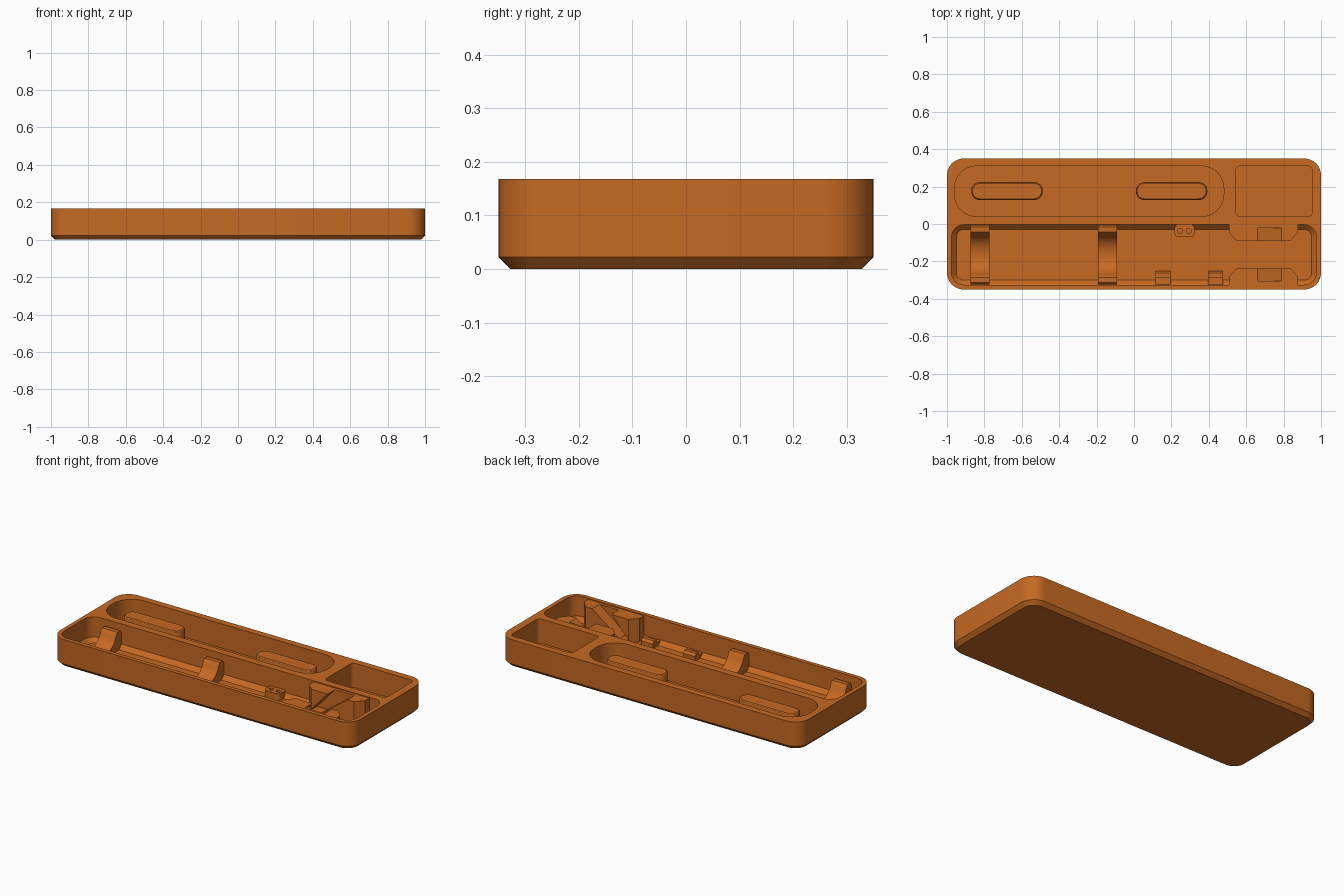
import bpy, bmesh, math

if "Cube" in bpy.data.objects:
    bpy.data.objects.remove(bpy.data.objects["Cube"])

TOP, FLOOR = 0.168, 0.022
MID = -0.164  # centre line of the front pocket

mat = bpy.data.materials.new("orange plastic")
mat.diffuse_color = (0.56, 0.142, 0.016, 1)
mat.use_nodes = True
mat.node_tree.nodes["Principled BSDF"].inputs["Base Color"].default_value = mat.diffuse_color


def make(name, bm, smooth=True):
    bmesh.ops.recalc_face_normals(bm, faces=bm.faces)
    me = bpy.data.meshes.new(name)
    bm.to_mesh(me)
    bm.free()
    ob = bpy.data.objects.new(name, me)
    bpy.context.collection.objects.link(ob)
    me.materials.append(mat)
    if smooth:
        shade(ob)
    return ob


def activate(ob):
    bpy.ops.object.select_all(action='DESELECT')
    ob.select_set(True)
    bpy.context.view_layer.objects.active = ob


def shade(ob):
    activate(ob)
    bpy.ops.object.shade_smooth_by_angle(angle=math.radians(30))


def cut(ob, cutter):
    activate(ob)
    m = ob.modifiers.new("cut", 'BOOLEAN')
    m.operation, m.solver, m.object = 'DIFFERENCE', 'EXACT', cutter
    bpy.ops.object.modifier_apply(modifier=m.name)
    bpy.data.objects.remove(cutter)


def rounded(x0, x1, y0, y1, r, n=10):
    """Outline of a rounded rectangle, counter-clockwise."""
    pts = []
    for k, (cx, cy) in enumerate([(x1 - r, y1 - r), (x0 + r, y1 - r),
                                  (x0 + r, y0 + r), (x1 - r, y0 + r)]):
        for i in range(n + 1):
            a = math.pi / 2 * (k + i / n)
            pts.append((cx + r * math.cos(a), cy + r * math.sin(a)))
    return pts


def slab(name, box, r, levels, smooth=True):
    """Stack of rounded outlines; levels are (height, inset)."""
    x0, x1, y0, y1 = box
    bm = bmesh.new()
    rings = [[bm.verts.new((x, y, z)) for x, y in
              rounded(x0 + i, x1 - i, y0 + i, y1 - i, max(r - i, 0.004))]
             for z, i in levels]
    n = len(rings[0])
    bm.faces.new(rings[0])
    bm.faces.new(rings[-1])
    for a, b in zip(rings, rings[1:]):
        for k in range(n):
            bm.faces.new((a[k], a[(k + 1) % n], b[(k + 1) % n], b[k]))
    return make(name, bm, smooth)


def prism(name, pts, to3d, lo, hi):
    """Extrude a 2D outline between lo and hi along the remaining axis."""
    bm = bmesh.new()
    a = [bm.verts.new(to3d(u, v, lo)) for u, v in pts]
    b = [bm.verts.new(to3d(u, v, hi)) for u, v in pts]
    bm.faces.new(a)
    bm.faces.new(b)
    n = len(pts)
    for k in range(n):
        bm.faces.new((a[k], a[(k + 1) % n], b[(k + 1) % n], b[k]))
    return make(name, bm)


# Tray body with a chamfered foot
tray = slab("tray_body", (-1, 1, -0.35, 0.35), 0.09,
            [(0, 0.022), (FLOOR, 0), (TOP, 0)], False)
# Long pocket, square pocket, and front pocket with sloped floor edges
cut(tray, slab("long_cutter", (-0.96, 0.48, 0.04, 0.31), 0.12,
               [(FLOOR, 0), (0.3, 0)], False))
cut(tray, slab("square_cutter", (0.545, 0.953, 0.04, 0.31), 0.025,
               [(FLOOR, 0), (0.3, 0)], False))
cut(tray, slab("front_cutter", (-0.975, 0.975, -0.325, -0.004), 0.065,
               [(FLOOR, 0.025), (0.047, 0), (0.3, 0)], False))
shade(tray)

# Raised pads in the long pocket
for i, x in enumerate((-0.87, 0.01)):
    slab(f"pad_{i + 1}", (x, x + 0.382, 0.128, 0.224), 0.046,
         [(0.015, 0), (0.13, 0), (0.136, 0.002), (0.14, 0.007)])

# Curved cradles across the front pocket
arc = [(MID + 0.112 * math.cos(a), 0.14 + 0.1 * math.sin(a))
       for a in (math.pi + math.pi * i / 16 for i in range(17))]
cradle = ([(-0.323, 0.012), (-0.323, 0.118), (-0.313, 0.132), (-0.285, 0.132)]
          + arc[1:-1] +
          [(-0.043, 0.132), (-0.015, 0.132), (-0.005, 0.118), (-0.005, 0.012)])
for i, x in enumerate((-0.875, -0.193)):
    prism(f"cradle_{i + 1}", cradle, lambda y, z, x: (x, y, z), x, x + 0.103)

# Small stepped clips on the front wall
clip = [(-0.327, 0.012), (-0.327, 0.045), (-0.285, 0.045), (-0.285, 0.064),
        (-0.262, 0.064), (-0.25, 0.05), (-0.25, 0.012)]
for i, x in enumerate((0.115, 0.395)):
    prism(f"clip_{i + 1}", clip, lambda y, z, x: (x, y, z), x, x + 0.08)

# Bracket with two round holes
bracket = slab("bracket", (0.217, 0.323, -0.07, 0.0), 0.022,
               [(0.012, 0), (0.062, 0)], False)
for x in (0.247, 0.293):
    cut(bracket, slab("hole_cutter", (x - 0.013, x + 0.013, -0.05, -0.024),
                      0.0129, [(0.04, 0), (0.1, 0)], False))
shade(bracket)

# Slanted holders: facing pairs of blocks split by a diagonal slot
for side, s in (("back", 1), ("front", -1)):
    wall, face = MID + s * 0.162, MID + s * 0.073
    c = face + s * 0.045
    outline = [(0.507, wall), (0.507, c), (0.55, face), (0.835, face),
               (0.877, c), (0.877, wall)]
    holder = prism(f"{side}_holder", outline, lambda x, y, z: (x, y, z),
                   0.012, 0.163)
    # the slot stops short of the wall, leaving a thin backing
    slot = [(0.54, 0.03), (0.61, 0.03), (0.84, 0.2), (0.695, 0.2)]
    lo, hi = sorted((face - s * 0.05, wall - s * 0.02))
    cut(holder, prism("slot_cutter", slot, lambda x, z, y: (x, y, z), lo, hi))
    shade(holder)
